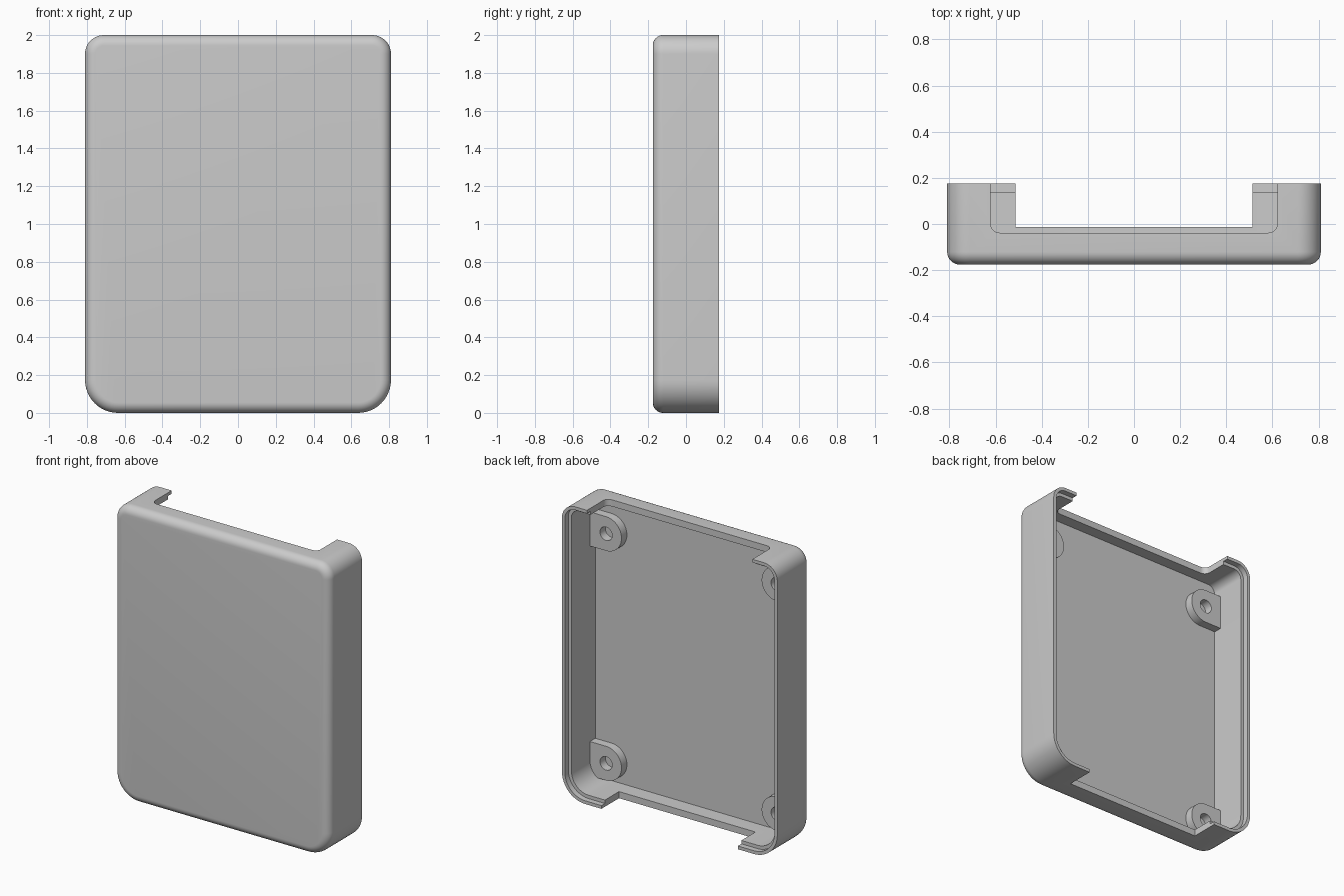
import bpy, bmesh, math

if "Cube" in bpy.data.objects:
    bpy.data.objects.remove(bpy.data.objects["Cube"])

HALF_W, HALF_D, HEIGHT = 0.81, 0.176, 2.0
TOP_R, BOTTOM_R, FILLET = 0.1, 0.175, 0.055
WALL, LIP, LEDGE_Y, FLOOR_Y = 0.045, 0.022, 0.138, -0.118
STEPS = 12

grey = bpy.data.materials.new("plastic_grey")
grey.use_nodes = True
grey.diffuse_color = (0.6, 0.6, 0.6, 1)
grey.node_tree.nodes["Principled BSDF"].inputs["Base Color"].default_value = (0.6, 0.6, 0.6, 1)


def arc(cx, cz, r, start, sweep, steps=STEPS):
    """Points on an arc in the xz plane, angles in degrees."""
    angles = [math.radians(start + sweep * i / steps) for i in range(steps + 1)]
    return [(cx + r * math.cos(a), cz + r * math.sin(a)) for a in angles]


def outline(inset):
    """Rounded case outline, moved inwards by an inset."""
    points = []
    for sx, top, start in ((1, True, 0), (-1, True, 90), (-1, False, 180), (1, False, 270)):
        r = TOP_R if top else BOTTOM_R
        cz = HEIGHT - r if top else r
        points += arc(sx * (HALF_W - r), cz, r - inset, start, 90)
    return points


def loft(name, sections):
    """Closed solid through (xz points, y) sections."""
    bm = bmesh.new()
    rings = [[bm.verts.new((x, y, z)) for x, z in pts] for pts, y in sections]
    n = len(rings[0])
    for a, b in zip(rings, rings[1:]):
        for i in range(n):
            bm.faces.new((a[i], a[(i + 1) % n], b[(i + 1) % n], b[i]))
    bm.faces.new(rings[0])
    bm.faces.new(list(reversed(rings[-1])))
    bmesh.ops.recalc_face_normals(bm, faces=bm.faces)
    mesh = bpy.data.meshes.new(name)
    bm.to_mesh(mesh)
    bm.free()
    mesh.materials.append(grey)
    obj = bpy.data.objects.new(name, mesh)
    bpy.context.collection.objects.link(obj)
    return obj


def activate(obj):
    bpy.ops.object.select_all(action="DESELECT")
    obj.select_set(True)
    bpy.context.view_layer.objects.active = obj


def cut(obj, cutter):
    """Subtract a cutter and remove it."""
    mod = obj.modifiers.new("cut", "BOOLEAN")
    mod.operation, mod.solver, mod.object = "DIFFERENCE", "EXACT", cutter
    activate(obj)
    bpy.ops.object.modifier_apply(modifier=mod.name)
    bpy.data.objects.remove(cutter)


def smooth(obj):
    activate(obj)
    bpy.ops.object.shade_smooth_by_angle(angle=math.radians(30))


def notch_cutter(half_w, front_y, z0, z1, radius):
    """Box through an end wall, with optional rounded front corners."""
    bpy.ops.mesh.primitive_cube_add(size=1, location=(0, (front_y + 0.4) / 2, (z0 + z1) / 2))
    obj = bpy.context.object
    obj.scale = (2 * half_w, 0.4 - front_y, z1 - z0)
    bpy.ops.object.transform_apply(location=True, scale=True)
    if radius:
        bm = bmesh.new()
        bm.from_mesh(obj.data)
        edges = [e for e in bm.edges if all(v.co.y < front_y + 0.01 for v in e.verts)
                 and abs(e.verts[0].co.z - e.verts[1].co.z) > 0.01]
        bmesh.ops.bevel(bm, geom=edges, offset=radius, segments=8, profile=0.5, affect="EDGES")
        bm.to_mesh(obj.data)
        bm.free()
    return obj


# Shell: filleted front, outer wall, stepped back rim, cavity
profile = [(FILLET * (1 - math.sin(t)), -HALF_D + FILLET * (1 - math.cos(t)))
           for t in (math.pi / 2 * i / 8 for i in range(9))]
profile += [(0, HALF_D), (LIP, HALF_D), (LIP, LEDGE_Y), (WALL, LEDGE_Y), (WALL, FLOOR_Y)]
shell = loft("case_shell", [(outline(inset), y) for inset, y in profile])

# Openings in the top and bottom walls
cut(shell, notch_cutter(0.622, -0.038, HEIGHT - 0.1, HEIGHT + 0.1, 0.04))
cut(shell, notch_cutter(0.513, -0.013, -0.1, 0.1, 0))
smooth(shell)

# Screw tabs on the side walls
TAB_X, TAB_R, TAB_END, TAB_BACK = 0.643, 0.116, 0.768, -0.06
for level, z in (("lower", 0.184), ("upper", 1.745)):
    for side, s in (("left", 1), ("right", -1)):
        pts = arc(TAB_X, z, TAB_R, 90, 180, 2 * STEPS)
        pts += [(TAB_END, z - TAB_R), (TAB_END, z + TAB_R)]
        pts = [(s * x, pz) for x, pz in pts]
        tab = loft(f"{level}_{side}_screw_tab", [(pts, FLOOR_Y - 0.01), (pts, TAB_BACK)])
        hole = arc(s * TAB_X, z, 0.046, 0, 345, 23)
        cut(tab, loft("hole_cutter", [(hole, -0.3), (hole, 0.1)]))
        smooth(tab)
